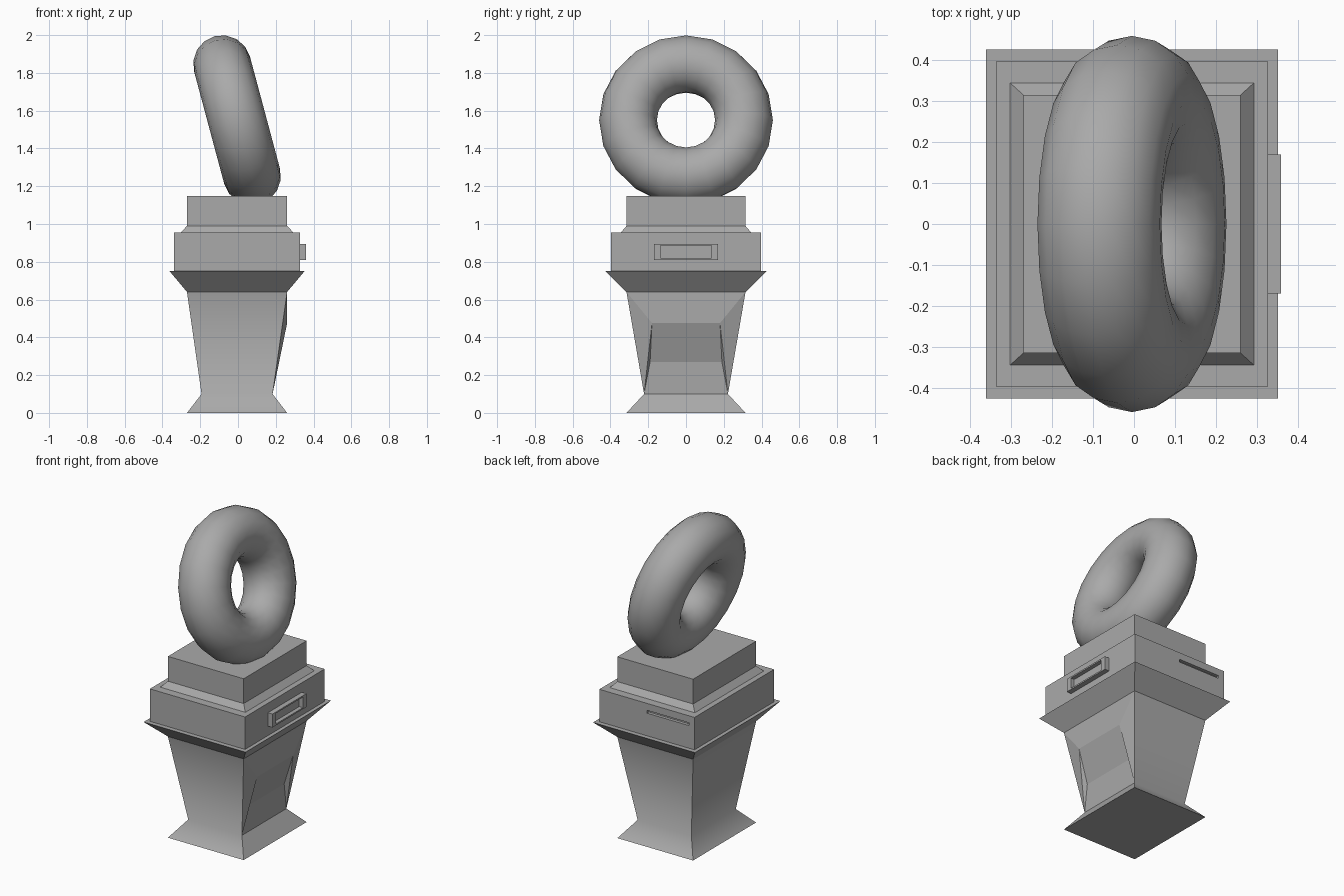
import bpy, bmesh, math
from mathutils import Vector

if "Cube" in bpy.data.objects:
    bpy.data.objects.remove(bpy.data.objects["Cube"], do_unlink=True)

CX = -0.005  # shared centre of the stacked tiers

grey = bpy.data.materials.new("stone grey")
grey.use_nodes = True
colour = (0.4, 0.4, 0.4, 1)
grey.diffuse_color = colour
grey.node_tree.nodes["Principled BSDF"].inputs["Base Color"].default_value = colour


def finish(name, bm):
    bmesh.ops.recalc_face_normals(bm, faces=bm.faces[:])
    mesh = bpy.data.meshes.new(name)
    bm.to_mesh(mesh)
    bm.free()
    mesh.materials.append(grey)
    obj = bpy.data.objects.new(name, mesh)
    bpy.context.collection.objects.link(obj)
    return obj


def rect_rings(bm, levels):
    """Stack of rectangles given as (half x, half y, z)."""
    signs = ((-1, -1), (1, -1), (1, 1), (-1, 1))
    return [[bm.verts.new((CX + sx * hx, sy * hy, z)) for sx, sy in signs]
            for hx, hy, z in levels]


def tier(name, levels):
    """Flat sided solid lofted through the given rectangles."""
    bm = bmesh.new()
    rings = rect_rings(bm, levels)
    for low, high in zip(rings, rings[1:]):
        for i in range(4):
            j = (i + 1) % 4
            bm.faces.new((low[i], low[j], high[j], high[i]))
    bm.faces.new(rings[0][::-1])
    bm.faces.new(rings[-1])
    return finish(name, bm)


def box_mesh(low, high):
    bm = bmesh.new()
    bmesh.ops.create_cube(bm, size=1)
    low, high = Vector(low), Vector(high)
    for v in bm.verts:
        v.co = (low + high) / 2 + v.co * (high - low)
    return bm


# Flared pedestal with a hooded recess on the +x side
bm = bmesh.new()
foot, neck, top = rect_rings(bm, [(0.265, 0.315, 0), (0.188, 0.222, 0.1),
                                  (0.265, 0.315, 0.64)])
bm.faces.new(foot[::-1])
bm.faces.new(top)
soft = []
for low, high in ((foot, neck), (neck, top)):
    for i in range(4):
        if low is neck and i == 1:
            continue
        j = (i + 1) % 4
        soft.append(bm.faces.new((low[i], low[j], high[j], high[i])))
hood = [bm.verts.new((0.26, s * 0.18, 0.475)) for s in (-1, 1)]
inner = [bm.verts.new((0.19, s * 0.19, 0.27)) for s in (-1, 1)]
rows = [neck[1:3], inner, hood, top[1:3]]
for a, b in zip(rows, rows[1:]):
    bm.faces.new((a[0], a[1], b[1], b[0]))
for k in (0, 1):
    bm.faces.new((top[1 + k], neck[1 + k], hood[k]))
    bm.faces.new((hood[k], neck[1 + k], inner[k]))
for face in soft:
    face.smooth = True
for low, high in ((foot, neck), (neck, top)):
    for a, b in zip(low, high):
        bm.edges.get((a, b)).smooth = False
finish("pedestal", bm)

# Stacked tiers above the pedestal
tier("flange", [(0.265, 0.315, 0.64), (0.357, 0.427, 0.75)])
cabinet = tier("cabinet", [(0.333, 0.398, 0.75), (0.333, 0.398, 0.955)])
tier("cap_skirt", [(0.298, 0.345, 0.955), (0.265, 0.315, 0.99)])
tier("cap_block", [(0.265, 0.315, 0.99), (0.265, 0.315, 1.147)])

# Narrow slot cut in the back of the cabinet
cutter = finish("slot_cutter", box_mesh((-0.3, 0.378, 0.893), (-0.005, 0.45, 0.911)))
cutter.hide_render = True
cut = cabinet.modifiers.new("slot", 'BOOLEAN')
cut.object = cutter
cut.solver = 'EXACT'
bpy.context.view_layer.objects.active = cabinet
bpy.ops.object.modifier_apply(modifier=cut.name)
bpy.data.objects.remove(cutter, do_unlink=True)

# Raised frame with a sunken middle on the +x side
bm = box_mesh((0.325, -0.17, 0.81), (0.36, 0.17, 0.895))
bm.normal_update()
front = max(bm.faces, key=lambda f: f.normal.x)
bmesh.ops.inset_individual(bm, faces=[front], thickness=0.013)
for v in front.verts:
    v.co.y = math.copysign(0.135, v.co.y)
sunk = bmesh.ops.extrude_discrete_faces(bm, faces=[front])["faces"][0]
for v in sunk.verts:
    v.co.x -= 0.026
finish("tray_frame", bm)

# Leaning ring on top
bpy.ops.mesh.primitive_torus_add(
    major_segments=20, minor_segments=16, major_radius=0.307, minor_radius=0.153,
    location=(CX, 0, 1.55), rotation=(0, math.radians(75), 0))
ring = bpy.context.object
ring.name = "ring"
ring.data.materials.append(grey)
bpy.ops.object.shade_smooth()
